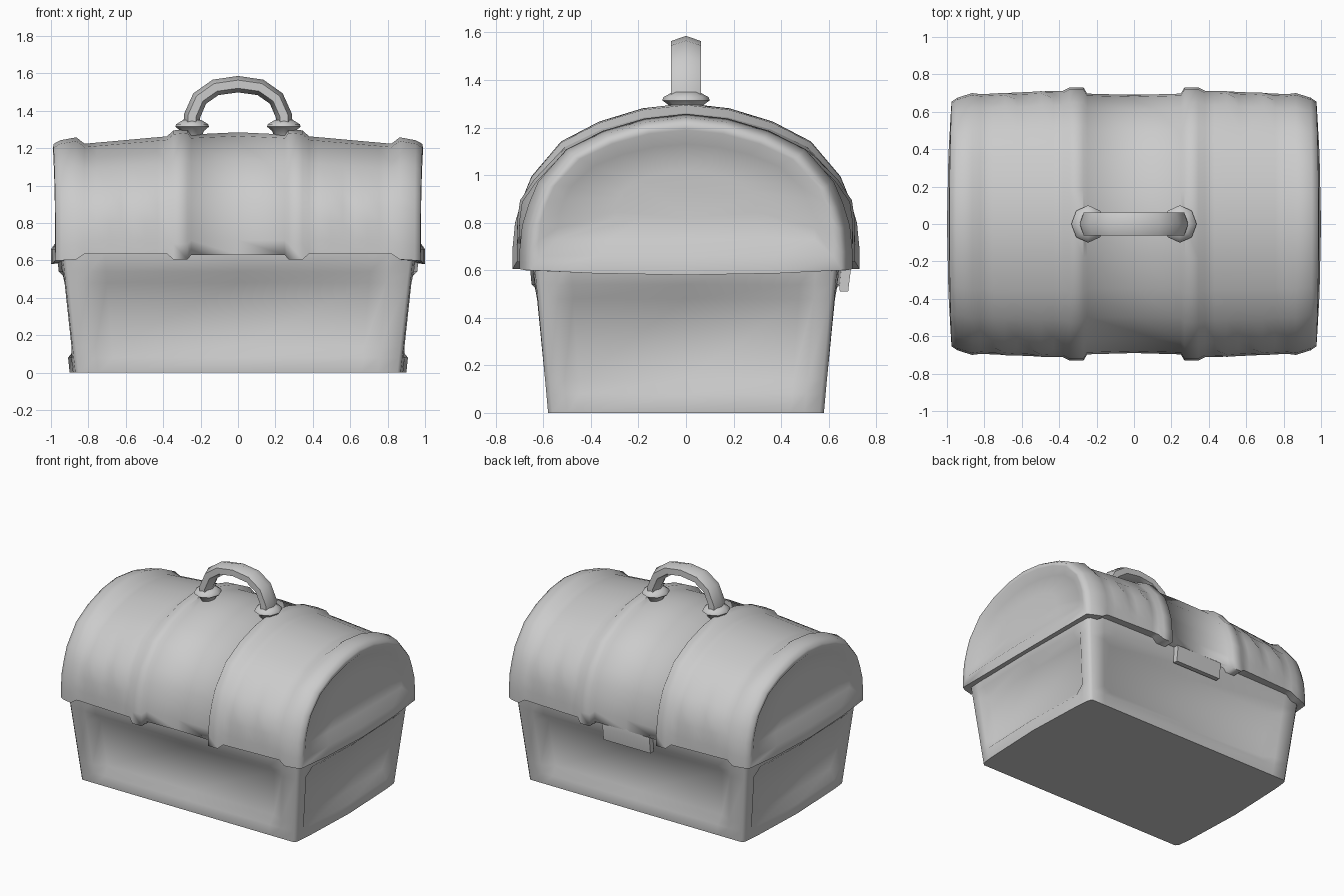
import bpy, bmesh, math
from mathutils import Vector

cube = bpy.data.objects.get("Cube")
if cube:
    bpy.data.objects.remove(cube, do_unlink=True)

grey = bpy.data.materials.new("plain_grey")
grey.use_nodes = True
COLOUR = (0.6, 0.6, 0.6, 1)
grey.diffuse_color = COLOUR
bsdf = next(n for n in grey.node_tree.nodes if n.type == 'BSDF_PRINCIPLED')
bsdf.inputs["Base Color"].default_value = COLOUR
bsdf.inputs["Roughness"].default_value = 0.7


def loft(name, rings, angle=60):
    """Skin a list of closed rings and cap both ends."""
    bm = bmesh.new()
    loops = [[bm.verts.new(p) for p in ring] for ring in rings]
    n = len(loops[0])
    for a, b in zip(loops, loops[1:]):
        for i in range(n):
            j = (i + 1) % n
            bm.faces.new((a[i], a[j], b[j], b[i]))
    bm.faces.new(loops[0])
    bm.faces.new(loops[-1])
    bmesh.ops.recalc_face_normals(bm, faces=bm.faces[:])
    mesh = bpy.data.meshes.new(name)
    bm.to_mesh(mesh)
    bm.free()
    mesh.materials.append(grey)
    obj = bpy.data.objects.new(name, mesh)
    bpy.context.collection.objects.link(obj)
    bpy.ops.object.select_all(action='DESELECT')
    obj.select_set(True)
    bpy.context.view_layer.objects.active = obj
    bpy.ops.object.shade_smooth_by_angle(angle=math.radians(angle))
    return obj


# Base: tapered box with rounded corners and a sunken panel in each side
def base_ring(z, depth, end_bow, front_bow):
    t = z / 0.6
    hx, hy = 0.87 + 0.065 * t, 0.58 + 0.055 * t
    ring = []
    for k in range(4):
        across, out = (hx, hy) if k % 2 == 0 else (hy, hx)
        bow = front_bow if k % 2 == 0 else end_bow
        for f in (-1, -0.86, -0.76, 0, 0.76, 0.86, 1):
            u = f * (across - 0.018) if abs(f) == 1 else f * across
            d = out + bow * (1 - f * f) - (depth if abs(f) < 0.8 else 0)
            p = Vector((u, -d))
            p = [p, Vector((-p.y, p.x)), -p, Vector((p.y, -p.x))][k]
            ring.append((p.x, p.y, z))
    return ring


loft("chest_base", [
    base_ring(0, 0, 0.03, 0),
    base_ring(0.08, 0, 0.03, 0),
    base_ring(0.14, 0.045, 0.02, 0),
    base_ring(0.48, 0.045, 0.02, 0.01),
    base_ring(0.54, 0, 0.03, 0.02),
    base_ring(0.64, 0, 0.03, 0.02),
])

# Lid: arched section carried along x, with raised bands and end rims
HALF_ARCH = [(1, 0), (1, 0.12), (0.985, 0.28), (0.945, 0.42), (0.89, 0.56),
             (0.72, 0.77), (0.5, 0.89), (0.25, 0.97), (0, 1)]
ARCH = HALF_ARCH + [(-y, z) for y, z in HALF_ARCH[-2::-1]]
DENT = {2: 0.012, 3: -0.028, 4: 0.008}


def lid_ring(x, w, top, low, bow=0, drop=0, dent=False):
    ring = []
    for i, (a, b) in enumerate(ARCH):
        row = min(i, len(ARCH) - 1 - i)
        push = DENT.get(row, 0) if dent else 0
        y = a * w + math.copysign(push, a)
        ring.append((x + bow * (1 - a * a), y, low + b * (top - low)))
    for f in (-0.6, 0, 0.6):
        c = 1 - f * f
        ring.append((x + 2 * bow * c, f * w, low - drop * c))
    return ring


half = [lid_ring(0.0, 0.69, 1.285, 0.63),
        lid_ring(0.25, 0.697, 1.273, 0.63),
        lid_ring(0.27, 0.73, 1.302, 0.605),
        lid_ring(0.345, 0.73, 1.295, 0.605),
        lid_ring(0.38, 0.712, 1.263, 0.635)]
for k in range(7):
    x = 0.43 + 0.065 * k
    half.append(lid_ring(x, 0.715 - 0.045 * (x - 0.36), 1.265 - 0.09 * (x - 0.36),
                         0.635, dent=k in (1, 4)))
half += [lid_ring(0.865, 0.70, 1.258, 0.605),
         lid_ring(0.945, 0.675, 1.242, 0.6, 0.006, 0.015),
         lid_ring(0.975, 0.655, 1.222, 0.6, 0.012, 0.02),
         lid_ring(0.978, 0.62, 1.19, 0.66, 0.011),
         lid_ring(0.945, 0.54, 1.13, 0.73, 0.002),
         lid_ring(0.935, 0.3, 1.02, 0.82)]
mirrored = [[(-x, y, z) for x, y, z in ring] for ring in half[:0:-1]]
loft("arched_lid", mirrored + half)

# Carrying handle: six-sided tube bent into a half hoop
side = [(0.247, 1.30), (0.247, 1.37), (0.205, 1.465), (0.12, 1.525)]
path = [Vector((-x, 0, z)) for x, z in side] + [Vector((0, 0, 1.542))]
path += [Vector((x, 0, z)) for x, z in side[::-1]]
rings = []
for i, p in enumerate(path):
    t = (path[min(i + 1, len(path) - 1)] - path[max(i - 1, 0)]).normalized()
    normal = Vector((-t.z, 0, t.x))
    rings.append([p + normal * 0.044 * math.cos(a) + Vector((0, 0.072 * math.sin(a), 0))
                  for a in (k * math.pi / 3 for k in range(6))])
loft("carry_handle", rings, 65)

# Collars where the handle meets the lid
for name, sx in (("left_handle_collar", 1), ("right_handle_collar", -1)):
    loft(name, [[(sx * 0.245 + 0.9 * r * math.cos(a), r * math.sin(a), z)
                 for a in (k * math.pi / 4 for k in range(8))]
                for r, z in ((0.055, 1.26), (0.07, 1.292), (0.1, 1.315),
                             (0.095, 1.328), (0.055, 1.35))], 65)

# Hanging latch plate at the back
latch = ((0.64, 0.64), (0.69, 0.64), (0.693, 0.6), (0.682, 0.51), (0.647, 0.51))
loft("back_latch", [[(x, y, z) for y, z in latch] for x in (-0.19, 0.19)], 30)
